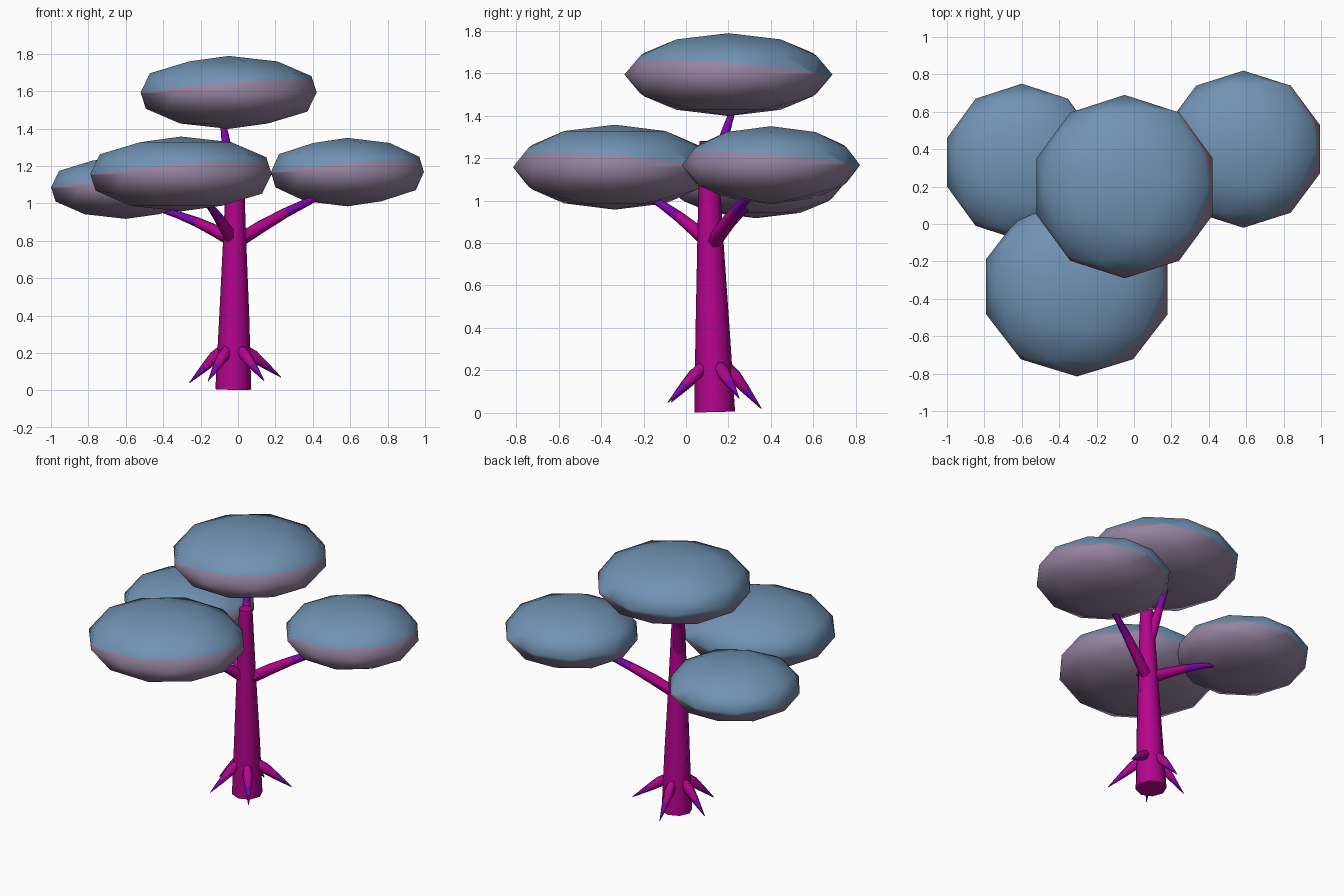
import bpy, bmesh
from math import cos, sin, tau, radians
from mathutils import Vector, Matrix

cube = bpy.data.objects.get("Cube")
if cube:
    bpy.data.objects.remove(cube, do_unlink=True)


def material(name, rgb):
    color = [c ** 2.2 for c in rgb] + [1.0]
    mat = bpy.data.materials.new(name)
    mat.use_nodes = True
    mat.diffuse_color = color
    bsdf = next(n for n in mat.node_tree.nodes if n.type == 'BSDF_PRINCIPLED')
    bsdf.inputs["Base Color"].default_value = color
    return mat


BLUE = material("dusty blue leaves", (0.44, 0.57, 0.70))
MAUVE = material("mauve leaf underside", (0.58, 0.51, 0.62))
MAGENTA = material("magenta bark", (0.70, 0.05, 0.55))
PURPLE = material("purple bark tips", (0.50, 0.05, 0.68))


def finish(name, bm, mats, angle):
    bmesh.ops.recalc_face_normals(bm, faces=bm.faces)
    mesh = bpy.data.meshes.new(name)
    bm.to_mesh(mesh)
    bm.free()
    for mat in mats:
        mesh.materials.append(mat)
    obj = bpy.data.objects.new(name, mesh)
    bpy.context.collection.objects.link(obj)
    bpy.ops.object.select_all(action='DESELECT')
    obj.select_set(True)
    bpy.context.view_layer.objects.active = obj
    bpy.ops.object.shade_smooth_by_angle(angle=radians(angle))
    return obj


def limb(name, points, radii, sides=6, tip_from=99):
    """Tapered tube through points; segments from tip_from on are purple."""
    bm = bmesh.new()
    points = [Vector(p) for p in points]
    rings = []
    for i, (p, r) in enumerate(zip(points, radii)):
        along = points[min(i + 1, len(points) - 1)] - points[max(i - 1, 0)]
        turn = Vector((0, 0, 1)).rotation_difference(along)
        ring = [bm.verts.new(p + turn @ Vector((r * cos(tau * k / sides), r * sin(tau * k / sides), 0)))
                for k in range(sides)]
        rings.append(ring)
    for i, (low, high) in enumerate(zip(rings, rings[1:])):
        for k in range(sides):
            j = (k + 1) % sides
            face = bm.faces.new((low[k], low[j], high[j], high[k]))
            face.material_index = int(i >= tip_from)
    bm.faces.new(rings[0])
    bm.faces.new(rings[-1]).material_index = int(len(rings) - 2 >= tip_from)
    return finish(name, bm, (MAGENTA, PURPLE), 60)


def canopy(name, center, size):
    """Flattened ball, cut by a tilted plane into blue top and mauve underside."""
    bm = bmesh.new()
    bmesh.ops.create_icosphere(bm, subdivisions=2, radius=1)
    bmesh.ops.transform(bm, matrix=Matrix.Translation(center) @ Matrix.Diagonal((*size, 1)), verts=bm.verts)
    normal = Vector((-0.08, 0.08, 1)).normalized()
    on_cut = Vector(center) + Vector((0, 0, 0.02))
    bmesh.ops.bisect_plane(bm, geom=bm.verts[:] + bm.edges[:] + bm.faces[:],
                           plane_co=on_cut, plane_no=normal)
    for face in bm.faces:
        face.material_index = int((face.calc_center_median() - on_cut).dot(normal) < 0)
    return finish(name, bm, (BLUE, MAUVE), 80)


# Trunk
limb("trunk", [(-0.025, 0.135, 0.005), (-0.02, 0.125, 0.4), (-0.018, 0.115, 0.8), (-0.015, 0.105, 1.28)],
     [0.096, 0.08, 0.062, 0.042], sides=8)

# Leaf canopies
canopy("top_canopy", (-0.05, 0.2, 1.593), (0.495, 0.49, 0.195))
canopy("front_canopy", (-0.305, -0.335, 1.157), (0.51, 0.48, 0.2))
canopy("left_canopy", (0.585, 0.4, 1.167), (0.43, 0.42, 0.183))
canopy("right_canopy", (-0.6, 0.33, 1.085), (0.42, 0.42, 0.168))

# Branches, bowed slightly upward
branches = {
    "left_branch": ((-0.01, 0.12, 0.79), (0.52, 0.35, 1.07)),
    "right_branch": ((-0.01, 0.12, 0.79), (-0.43, 0.3, 0.97)),
    "front_branch": ((-0.02, 0.13, 0.78), (-0.19, -0.2, 1.03)),
    "top_branch": ((-0.03, 0.12, 1.08), (-0.085, 0.23, 1.45)),
}
for name, (start, end) in branches.items():
    a, b = Vector(start), Vector(end)
    path = [a.lerp(b, t) + Vector((0, 0, 0.08 * t * (1 - t))) for t in (0, 0.25, 0.5, 0.75, 1)]
    limb(name, path, [0.036, 0.034, 0.027, 0.02, 0.012], tip_from=2)

# Roots, spreading down from the trunk to pointed tips
tips = [(0.23, 0.25, 0.07), (-0.05, 0.355, 0.02), (-0.26, 0.17, 0.04),
        (-0.16, -0.07, 0.05), (0.14, -0.085, 0.05)]
foot = Vector((-0.023, 0.13, 0))
for i, tip in enumerate(tips):
    tip = Vector(tip)
    out = Vector((tip.x - foot.x, tip.y - foot.y, 0)).normalized()
    start = foot + out * 0.055 + Vector((0, 0, 0.225))
    path = [start.lerp(tip, t) for t in (0, 0.25, 0.55, 1)]
    limb(f"root_{i + 1}", path, [0.026, 0.034, 0.023, 0.002], tip_from=2)
